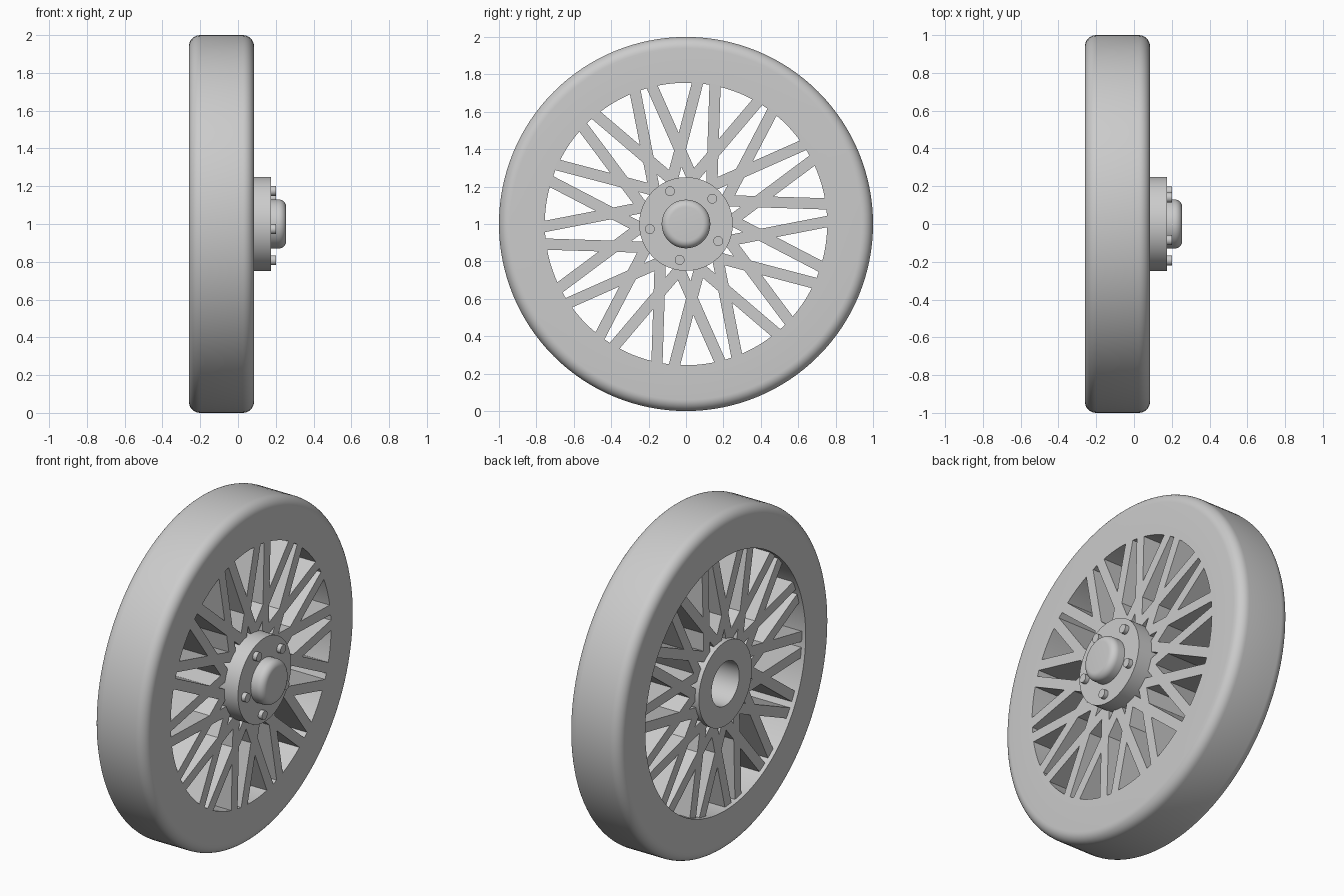
import bpy, bmesh, math
from math import sin, cos, radians, sqrt
from mathutils import Matrix, Vector

if "Cube" in bpy.data.objects:
    bpy.data.objects.remove(bpy.data.objects["Cube"])

grey = bpy.data.materials.new("plain grey")
grey.use_nodes = True
COLOUR = (0.6, 0.6, 0.6, 1)
grey.diffuse_color = COLOUR
grey.node_tree.nodes["Principled BSDF"].inputs["Base Color"].default_value = COLOUR

CENTRE = Vector((0, 0, 1))
BACK, FRONT = -0.26, 0.085


def finish(name, bm, smooth=True):
    bmesh.ops.recalc_face_normals(bm, faces=bm.faces)
    mesh = bpy.data.meshes.new(name)
    bm.to_mesh(mesh)
    bm.free()
    mesh.materials.append(grey)
    obj = bpy.data.objects.new(name, mesh)
    obj.location = CENTRE
    bpy.context.collection.objects.link(obj)
    if smooth:
        bpy.ops.object.select_all(action='DESELECT')
        obj.select_set(True)
        bpy.context.view_layer.objects.active = obj
        bpy.ops.object.shade_smooth_by_angle(angle=radians(30))
    return obj


def arc(x, r, radius, start, end, steps=8):
    """Rounded profile corner as (x, r) points."""
    angles = [radians(start + (end - start) * i / steps) for i in range(steps + 1)]
    return [(x + radius * cos(a), r + radius * sin(a)) for a in angles]


def lathe(name, profile, closed=False, segments=128):
    """Revolve an (x, r) profile about the axle."""
    bm = bmesh.new()
    verts = [bm.verts.new((x, 0, r)) for x, r in profile]
    edges = [bm.edges.new(pair) for pair in zip(verts, verts[1:])]
    if closed:
        edges.append(bm.edges.new((verts[-1], verts[0])))
    bmesh.ops.spin(bm, geom=verts + edges, cent=(0, 0, 0), axis=(1, 0, 0),
                   angle=math.tau, steps=segments, use_merge=True)
    bmesh.ops.remove_doubles(bm, verts=bm.verts, dist=1e-5)
    return finish(name, bm)


# Tyre and rim: a wide ring with rounded outer shoulders
fillet, bore = 0.06, 0.755
lathe("tyre", [(BACK, bore)]
      + arc(BACK + fillet, 1 - fillet, fillet, 180, 90)
      + arc(FRONT - fillet, 1 - fillet, fillet, 90, 0)
      + [(FRONT, bore)], closed=True)

# Hub with a blind axle hole in the back
lathe("hub", [(0.12, 0), (0.12, 0.13), (BACK, 0.13), (BACK, 0.25),
              (0.175, 0.25), (0.175, 0)])

# Rounded hub cap
lathe("hub_cap", [(0.17, 0), (0.17, 0.13)]
      + arc(0.215, 0.09, 0.04, 90, 0) + [(0.255, 0)], segments=64)

# Five wheel bolts
bm = bmesh.new()
for i in range(5):
    a = radians(44 + 72 * i)
    place = (Matrix.Translation((0.185, 0.195 * cos(a), 0.195 * sin(a)))
             @ Matrix.Rotation(radians(90), 4, 'Y'))
    bmesh.ops.create_cone(bm, cap_ends=True, segments=32, radius1=0.026,
                          radius2=0.026, depth=0.03, matrix=place)
finish("wheel_bolts", bm)

# Crossed spokes: fourteen pairs leaning towards each other at the rim
PAIRS, SPREAD, LEAN, WIDTH = 14, 3.6, 10, 0.06
spoke_back = BACK + 0.025
offset = bore * sin(radians(LEAN))
inner, outer = [sqrt(r * r - offset * offset) for r in (0.2, 0.772)]
bm = bmesh.new()
for i in range(PAIRS):
    for side in (-1, 1):
        heading = radians(4.6 + 360 / PAIRS * i + side * (SPREAD - LEAN))
        place = (Matrix.Rotation(heading, 4, 'X')
                 @ Matrix.Translation(((spoke_back + FRONT) / 2,
                                       (inner + outer) / 2, side * offset))
                 @ Matrix.Diagonal((FRONT - spoke_back, outer - inner, WIDTH, 1)))
        bmesh.ops.create_cube(bm, size=1, matrix=place)
finish("spokes", bm, smooth=False)
